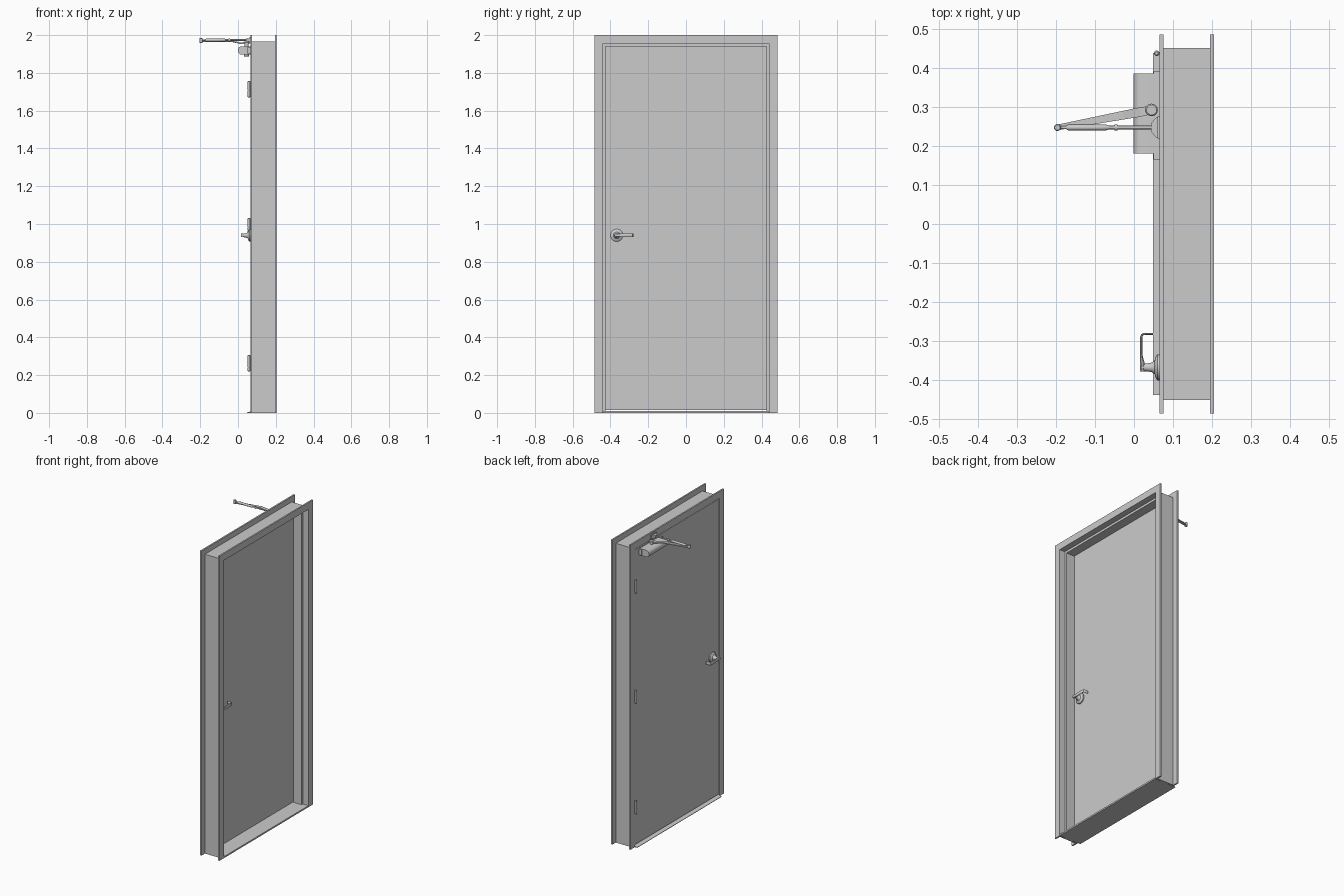
import bpy, bmesh, math
from mathutils import Vector

if "Cube" in bpy.data.objects:
    bpy.data.objects.remove(bpy.data.objects["Cube"])


def make(name, bm, smooth=False):
    bmesh.ops.recalc_face_normals(bm, faces=bm.faces)
    me = bpy.data.meshes.new(name)
    bm.to_mesh(me)
    bm.free()
    ob = bpy.data.objects.new(name, me)
    bpy.context.collection.objects.link(ob)
    if smooth:
        bpy.ops.object.select_all(action='DESELECT')
        ob.select_set(True)
        bpy.context.view_layer.objects.active = ob
        bpy.ops.object.shade_smooth_by_angle(angle=math.radians(35))
    return ob


def loft(name, rings, smooth=False):
    """Closed rings of points joined in order and capped."""
    bm = bmesh.new()
    vs = [[bm.verts.new(p) for p in r] for r in rings]
    n = len(vs[0])
    for a, b in zip(vs, vs[1:]):
        for i in range(n):
            j = (i + 1) % n
            bm.faces.new((a[i], a[j], b[j], b[i]))
    bm.faces.new(vs[0])
    bm.faces.new(vs[-1])
    return make(name, bm, smooth)


def box(name, x, y, z):
    return loft(name, [[(x[0], y[0], h), (x[1], y[0], h), (x[1], y[1], h), (x[0], y[1], h)] for h in z])


def turned(name, base, axis, prof, n=24):
    """Round part: prof lists (distance along axis, radius)."""
    base, axis = Vector(base), Vector(axis).normalized()
    u = axis.orthogonal().normalized()
    v = axis.cross(u)
    ang = [2 * math.pi * i / n for i in range(n)]
    return loft(name, [[base + axis * d + (u * math.cos(a) + v * math.sin(a)) * r for a in ang]
                       for d, r in prof], True)


# Door frame: double-rabbet section (x, offset from opening), mitred around the opening
section = [(.065, 0), (.105, 0), (.105, -.015), (.165, -.015), (.165, 0), (.205, 0),
           (.205, .045), (.195, .045), (.195, .01), (.075, .01), (.075, .045), (.065, .045)]
loft("door_frame", [[(x, s * (.44 + d), 0 if low else 1.955 + d) for x, d in section]
                    for s, low in ((-1, 1), (-1, 0), (1, 0), (1, 1))])

# Door leaf
box("door_leaf", (.067, .105), (-.437, .437), (.014, 1.952))

# Threshold with a sloping lip
sill = [(.048, 0), (.205, 0), (.205, .01), (.075, .01), (.048, .003)]
loft("threshold", [[(x, y, z) for x, z in sill] for y in (-.438, .438)])

# Hinges: five knuckles and end tips
for i, z in enumerate((.22, .945, 1.67)):
    prof = [(0, .004), (.003, .007)]
    for k in range(1, 5):
        h = .003 + k * .0165
        prof += [(h - .001, .007), (h - .001, .006), (h, .006), (h, .007)]
    turned(f"hinge_{i + 1}", (.058, .437, z), (0, 0, 1), prof + [(.084, .007), (.087, .004)], 16)
    box(f"hinge_leaf_{i + 1}", (.058, .068), (.434, .44), (z + .003, z + .084))

# Lever handle on each side of the leaf
Y, Z = -.367, .94
for side, face, s in (("front", .067, -1), ("back", .105, 1)):
    turned(f"{side}_rosette", (face, Y, Z), (s, 0, 0),
           [(-.002, .033), (.007, .033), (.011, .029), (.014, .018), (.022, .012), (.035, .010), (.05, .010)], 32)
    # lever runs sideways from the neck then returns to the door
    path = [(.046, -.378, .012), (.046, -.355, .012), (.0485, -.335, .006), (.0485, -.29, .006),
            (.0465, -.284, .006), (.041, -.281, .005), (.018, -.281, .005)]
    rings = []
    for i, (d, y, t) in enumerate(path):
        p, q = path[max(i - 1, 0)], path[min(i + 1, len(path) - 1)]
        dirn = Vector((q[0] - p[0], q[1] - p[1]))
        if i < 4:
            dirn = Vector((0, 1))
        nrm = Vector((dirn.y, -dirn.x)).normalized() * t / 2
        rings.append([(face + s * (d + a * nrm.x), y + a * nrm.y, Z + b * h)
                      for a, b, h in ((-1, -.7, .010), (-.4, -1, .010), (.4, -1, .010), (1, -.7, .010),
                                      (1, .7, .010), (.4, 1, .010), (-.4, 1, .010), (-1, .7, .010))])
    loft(f"{side}_lever", rings, True)

# Closer body: rounded cover on a mounting plate
cover = [(.067, 1.897), (.067, 1.941), (.018, 1.941)]
cover += [(.018 - .019 * math.sin(a), 1.919 + .022 * math.cos(a))
          for a in [math.pi * k / 10 for k in range(1, 10)]] + [(.018, 1.897)]
body = loft("closer_body", [[(x, y, z) for x, z in cover] for y in (.18, .385)], True)
box("closer_plate", (.05, .068), (.165, .39), (1.9, 1.938))

# Closer spindle
turned("closer_spindle", (.045, .292, 1.886), (0, 0, 1),
       [(0, .011), (.003, .014), (.055, .014), (.055, .010), (.066, .010), (.066, .016), (.076, .016), (.079, .013)])

# Main arm: flat bar cranked up from the spindle to the elbow
start, end = Vector((.045, .292, 0)), Vector((-.197, .247, 0))
side_v = Vector((end.y - start.y, start.x - end.x, 0)).normalized()
rings = []
for t, w, z in ((-.04, .010, 1.956), (.12, .012, 1.956), (.3, .011, 1.966), (1.0, .007, 1.966)):
    c = start.lerp(end, t)
    rings.append([c + side_v * a * w + Vector((0, 0, z + h)) for a, h in
                  ((-1, -.003), (1, -.003), (1, .004), (-1, .004))])
loft("closer_main_arm", rings)

# Elbow joint
turned("closer_elbow", (-.196, .247, 1.959), (0, 0, 1), [(0, .007), (.002, .009), (.023, .009), (.025, .007)])

# Forearm: rod with adjusting tube and locknut
turned("closer_forearm", (-.196, .247, 1.974), (1, 0, 0),
       [(0, .004), (.022, .004), (.028, .0075), (.125, .0075), (.132, .0045), (.146, .0045), (.146, .0075),
        (.154, .0075), (.154, .0045), (.245, .0045)], 16)

# Shoe bracket holding the forearm to the frame head
shoe = [(.066, .219), (.066, .275), (.056, .272), (.043, .257), (.043, .237), (.056, .222)]
loft("closer_shoe", [[(x, y, z) for x, y in shoe] for z in (1.966, 1.982)])
box("closer_shoe_plate", (.06, .066), (.219, .275), (1.96, 1.99))
